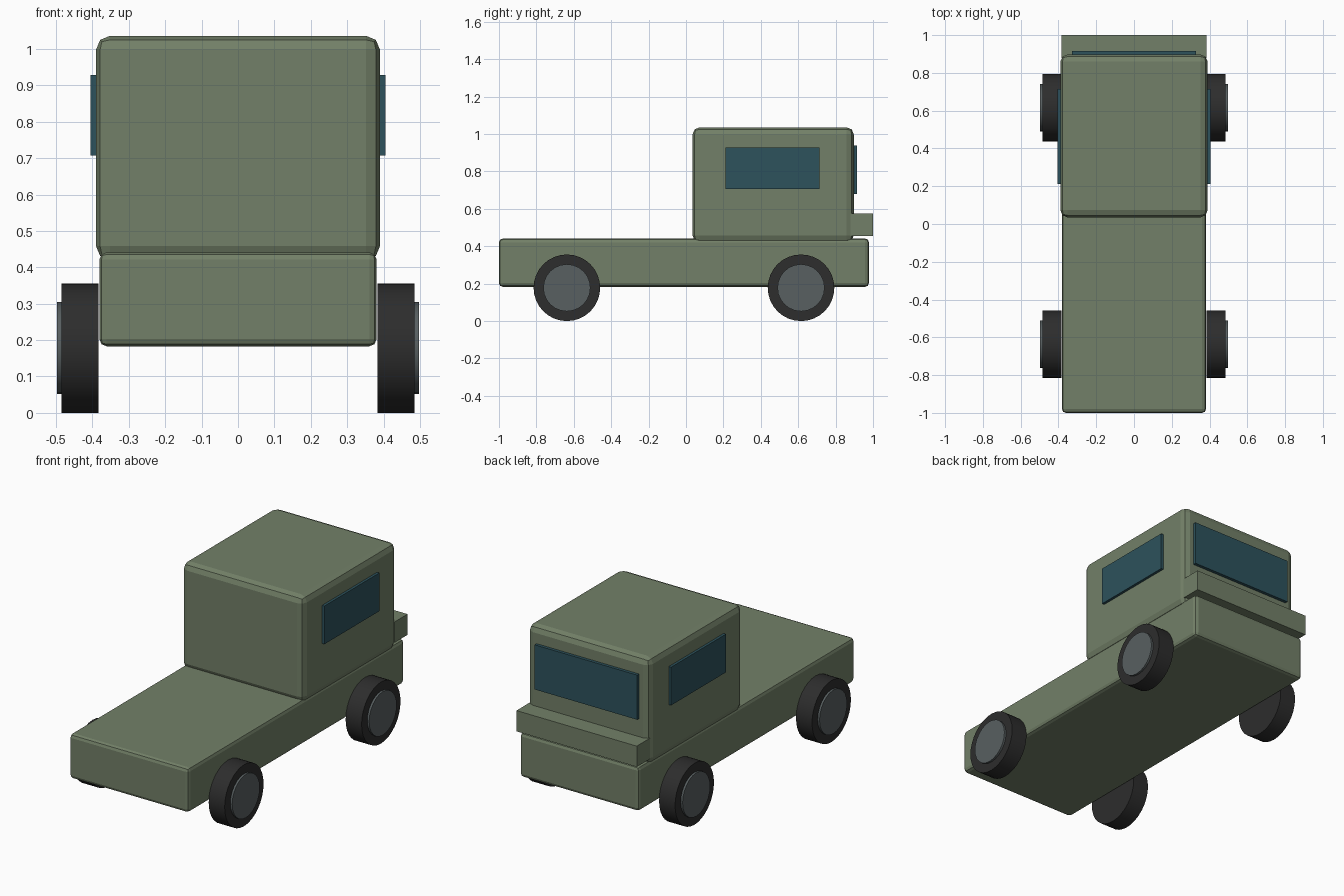
import bpy
import math

if "Cube" in bpy.data.objects:
    bpy.data.objects.remove(bpy.data.objects["Cube"])


def material(name, rgb):
    m = bpy.data.materials.new(name)
    m.diffuse_color = (*rgb, 1.0)
    m.use_nodes = True
    m.node_tree.nodes["Principled BSDF"].inputs["Base Color"].default_value = m.diffuse_color
    return m


OLIVE = material("olive_paint", (0.17, 0.216, 0.138))
GLASS = material("dark_teal_glass", (0.026, 0.084, 0.107))
RUBBER = material("black_rubber", (0.026, 0.026, 0.026))
STEEL = material("grey_steel", (0.098, 0.116, 0.12))


def box(name, lo, hi, mat, bevel=0.0):
    """Box between two corners, with an optional rounded edge."""
    bpy.ops.mesh.primitive_cube_add(size=1, location=[(a + b) / 2 for a, b in zip(lo, hi)])
    ob = bpy.context.object
    ob.name = name
    ob.scale = [b - a for a, b in zip(lo, hi)]
    bpy.ops.object.transform_apply(location=False, rotation=False, scale=True)
    ob.data.materials.append(mat)
    if bevel:
        mod = ob.modifiers.new("rounded_edges", 'BEVEL')
        mod.width = bevel
        mod.segments = 2
    return ob


def disc(name, x0, x1, y, z, radius, sides, mat):
    """Cylinder along x from x0 to x1."""
    bpy.ops.mesh.primitive_cylinder_add(
        vertices=sides, radius=radius, depth=abs(x1 - x0),
        location=((x0 + x1) / 2, y, z), rotation=(0, math.pi / 2, 0))
    ob = bpy.context.object
    ob.name = name
    ob.data.materials.append(mat)
    bpy.ops.object.shade_smooth_by_angle(angle=math.radians(30))
    return ob


# Body: flat bed, cab and bumper
box("chassis_bed", (-0.381, -1.0, 0.183), (0.381, 0.978, 0.441), OLIVE, 0.02)
box("cab", (-0.39, 0.035, 0.42), (0.39, 0.897, 1.036), OLIVE, 0.038)
box("bumper", (-0.385, 0.88, 0.455), (0.385, 1.0, 0.575), OLIVE)

# Windows
box("windscreen", (-0.328, 0.897, 0.68), (0.328, 0.915, 0.938), GLASS)
for side, s in (("left", -1), ("right", 1)):
    xs = sorted((s * 0.39, s * 0.405))
    box(f"{side}_window", (xs[0], 0.212, 0.707), (xs[1], 0.714, 0.928), GLASS)

# Wheels with raised hubs
for side, s in (("left", -1), ("right", 1)):
    for end, y in (("front", -0.637), ("back", 0.615)):
        disc(f"{end}_{side}_tyre", s * 0.383, s * 0.485, y, 0.178, 0.178, 32, RUBBER)
        disc(f"{end}_{side}_hub", s * 0.40, s * 0.497, y, 0.178, 0.126, 24, STEEL)
